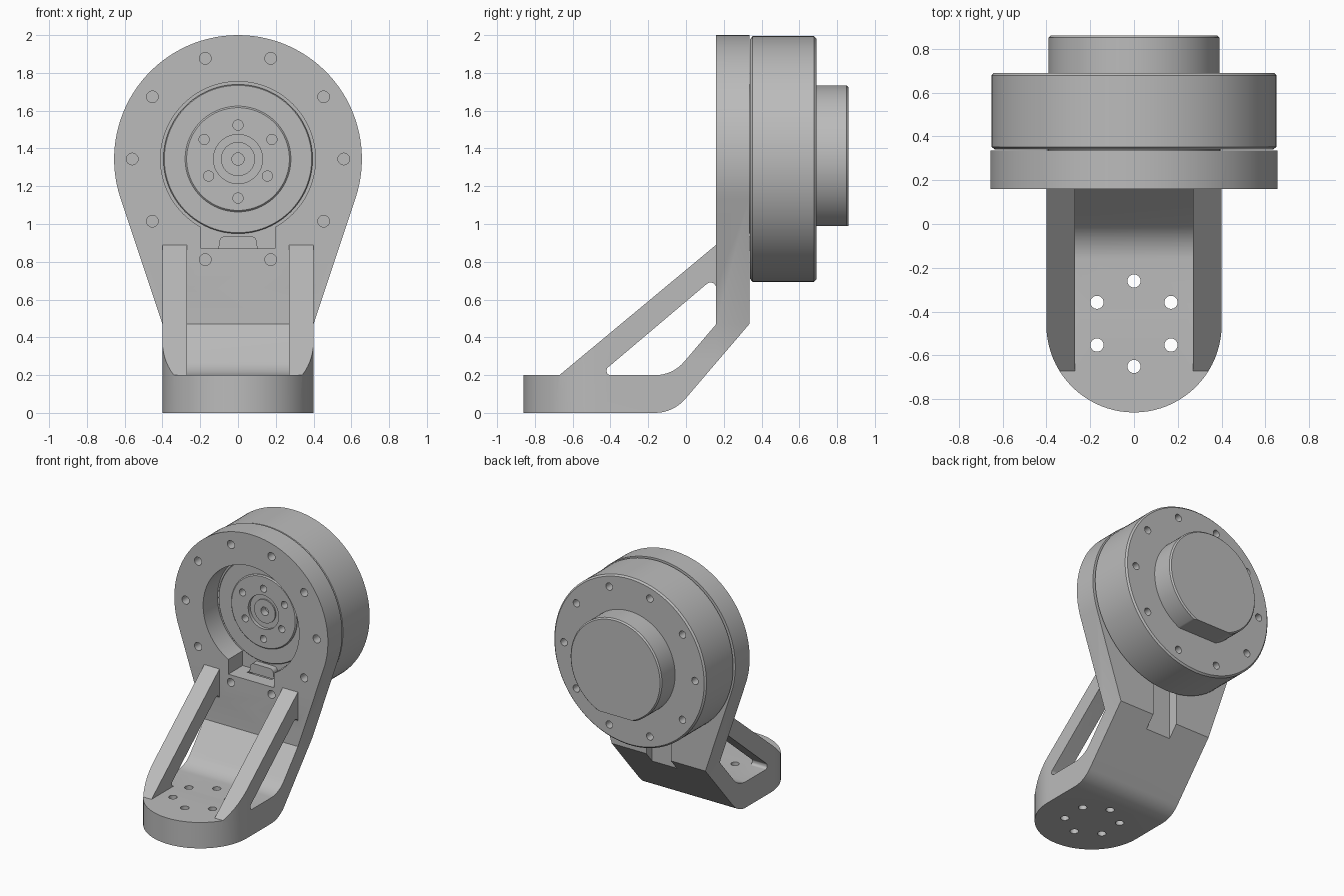
import bpy, bmesh, math
from mathutils import Vector

cube = bpy.data.objects.get("Cube")
if cube:
    bpy.data.objects.remove(cube, do_unlink=True)

grey = bpy.data.materials.new("machined_grey")
grey.use_nodes = True
grey.diffuse_color = (0.5, 0.5, 0.5, 1)
grey.node_tree.nodes["Principled BSDF"].inputs["Base Color"].default_value = (0.5, 0.5, 0.5, 1)

AXIS_Z = 1.344      # height of the motor axis
PLACE = {"x": lambda a, b, t: (t, a, b),
         "y": lambda a, b, t: (a, t, b),
         "z": lambda a, b, t: (a, b, t)}


def to_object(bm, name):
    bmesh.ops.recalc_face_normals(bm, faces=bm.faces)
    mesh = bpy.data.meshes.new(name)
    bm.to_mesh(mesh)
    bm.free()
    mesh.materials.append(grey)
    obj = bpy.data.objects.new(name, mesh)
    bpy.context.collection.objects.link(obj)
    return obj


def prism(name, outlines, axis, lo, hi):
    """Extrude one or more closed outlines along an axis."""
    bm = bmesh.new()
    for pts in outlines:
        ends = [[bm.verts.new(PLACE[axis](a, b, t)) for a, b in pts] for t in (lo, hi)]
        bm.faces.new(ends[0])
        bm.faces.new(ends[1])
        for i in range(len(pts)):
            j = (i + 1) % len(pts)
            bm.faces.new((ends[0][i], ends[0][j], ends[1][j], ends[1][i]))
    return to_object(bm, name)


def lathe(name, profile, steps=96):
    """Turn a (radius, y) profile around the motor axis."""
    bm = bmesh.new()
    vs = [bm.verts.new((r, y, AXIS_Z)) for r, y in profile]
    edges = [bm.edges.new(pair) for pair in zip(vs, vs[1:])]
    bmesh.ops.spin(bm, geom=vs + edges, cent=(0, 0, AXIS_Z), axis=(0, 1, 0),
                   angle=math.tau, steps=steps)
    bmesh.ops.remove_doubles(bm, verts=bm.verts, dist=0.0002)
    return to_object(bm, name)


def arc(cx, cy, r, start, end, n):
    angles = [math.radians(start + (end - start) * i / n) for i in range(n + 1)]
    return [(cx + r * math.cos(a), cy + r * math.sin(a)) for a in angles]


def circle(cx, cy, r, n=24):
    return arc(cx, cy, r, 0, 360, n)[:-1]


def ring(cx, cy, radii, r, count, first=0):
    """Circles spaced evenly round a centre, cycling through the given radii."""
    out = []
    for i in range(count):
        a = math.radians(first + 360 * i / count)
        d = radii[i % len(radii)]
        out.append(circle(cx + d * math.cos(a), cy + d * math.sin(a), r))
    return out


def fillet(corners, n=8):
    """Outline from corners; a third value is the corner's rounding radius."""
    out = []
    for i, c in enumerate(corners):
        p = Vector(c[:2])
        if len(c) == 2:
            out.append(tuple(p))
            continue
        u = (Vector(corners[i - 1][:2]) - p).normalized()
        v = (Vector(corners[(i + 1) % len(corners)][:2]) - p).normalized()
        half = u.angle(v) / 2
        centre = p + (u + v).normalized() * (c[2] / math.sin(half))
        s = p + u * (c[2] / math.tan(half)) - centre
        e = p + v * (c[2] / math.tan(half)) - centre
        turn = s.angle(e)
        for k in range(n + 1):
            f = k / n
            q = (s * math.sin((1 - f) * turn) + e * math.sin(f * turn)) / math.sin(turn)
            out.append(tuple(centre + q))
    return out


def boolean(obj, cutter, operation="DIFFERENCE"):
    mod = obj.modifiers.new("cut", "BOOLEAN")
    mod.object, mod.operation, mod.solver = cutter, operation, "EXACT"
    bpy.context.view_layer.objects.active = obj
    bpy.ops.object.modifier_apply(modifier=mod.name)
    bpy.data.objects.remove(cutter, do_unlink=True)


# Bracket: side profile trimmed by its plan and front outlines
bracket = prism("bracket", [fillet([
    (-0.86, 0), (-0.067, 0, 0.21), (0.335, 0.47), (0.335, 2),
    (0.16, 2), (0.16, 0.89), (-0.67, 0.2), (-0.86, 0.2)])], "x", -0.7, 0.7)
plan = arc(0, -0.46, 0.4, 180, 360, 40) + [(0.4, 0.16), (0.7, 0.16), (0.7, 0.4),
                                           (-0.7, 0.4), (-0.7, 0.16), (-0.4, 0.16)]
boolean(bracket, prism("plan_cutter", [plan], "z", -0.1, 2.1), "INTERSECT")
front = arc(0, AXIS_Z, 0.656, -18.5, 198.5, 64) + [(-0.4, 0.47), (-0.4, -0.1),
                                                   (0.4, -0.1), (0.4, 0.47)]
boolean(bracket, prism("front_cutter", [front], "y", -1, 1), "INTERSECT")

# Channel between the two ribs, and the rib windows
channel = fillet([(-1, 0.2), (-0.07, 0.2, 0.2), (0.16, 0.47), (0.16, 1.1), (-1, 1.1)])
boolean(bracket, prism("channel_cutter", [channel], "x", -0.27, 0.27))
window = fillet([(-0.42, 0.2, 0.02), (-0.07, 0.2, 0.2), (0.16, 0.47),
                 (0.16, 0.725, 0.03), (-0.42, 0.235, 0.02)])
boolean(bracket, prism("window_cutter", [window], "x", -1, 1))

# Motor opening, cable pocket, cable groove and bolt holes
boolean(bracket, prism("opening_cutter", [circle(0, AXIS_Z, 0.41, 96)], "y", 0.1, 0.4))
pocket = [(-0.195, 0.87), (0.195, 0.87), (0.195, 1.1), (-0.195, 1.1)]
boolean(bracket, prism("pocket_cutter", [pocket], "y", 0.1, 0.4))
groove = [(-0.105, 0.2), (0.105, 0.2), (0.105, 0.95), (-0.105, 0.95)]
boolean(bracket, prism("groove_cutter", [groove], "y", 0.262, 0.6))
boolean(bracket, prism("plate_holes", ring(0, AXIS_Z, [0.56], 0.031, 10), "y", 0.1, 0.4))
boolean(bracket, prism("foot_holes", ring(0, -0.455, [0.195], 0.03, 6, 30), "z", -0.1, 0.3))

# Motor body with its stepped output flange
motor = lathe("motor_body", [
    (0, 0.38), (0.032, 0.38), (0.032, 0.325), (0.09, 0.325), (0.09, 0.335),
    (0.13, 0.335), (0.13, 0.31), (0.272, 0.31), (0.28, 0.318), (0.28, 0.324),
    (0.39, 0.324), (0.395, 0.329), (0.395, 0.34), (0.635, 0.34), (0.65, 0.352),
    (0.65, 0.678), (0.638, 0.69), (0, 0.69)])
boolean(motor, prism("flange_holes", ring(0, AXIS_Z, [0.207, 0.18], 0.027, 6, 30), "y", 0.25, 0.37))
boolean(motor, prism("rear_holes", ring(0, AXIS_Z, [0.56], 0.028, 10), "y", 0.62, 0.8))

# Rear cover with a flat underside
cover = lathe("rear_cover", [(0, 0.68), (0.39, 0.68), (0.39, 0.85), (0.38, 0.86), (0, 0.86)])
flat = [(-0.5, 0.8), (0.5, 0.8), (0.5, 0.99), (-0.5, 0.99)]
boolean(cover, prism("flat_cutter", [flat], "y", 0.6, 0.95))

# Cable connector inside the pocket
connector = prism("cable_connector", [fillet([
    (-0.105, 0.86), (0.105, 0.86), (0.095, 0.935, 0.03), (-0.095, 0.935, 0.03)])],
    "y", 0.29, 0.345)

# Smooth curved walls, keep machined edges sharp
bpy.ops.object.select_all(action="DESELECT")
for part in (bracket, motor, cover, connector):
    part.select_set(True)
bpy.context.view_layer.objects.active = bracket
bpy.ops.object.shade_smooth_by_angle(angle=math.radians(30))
